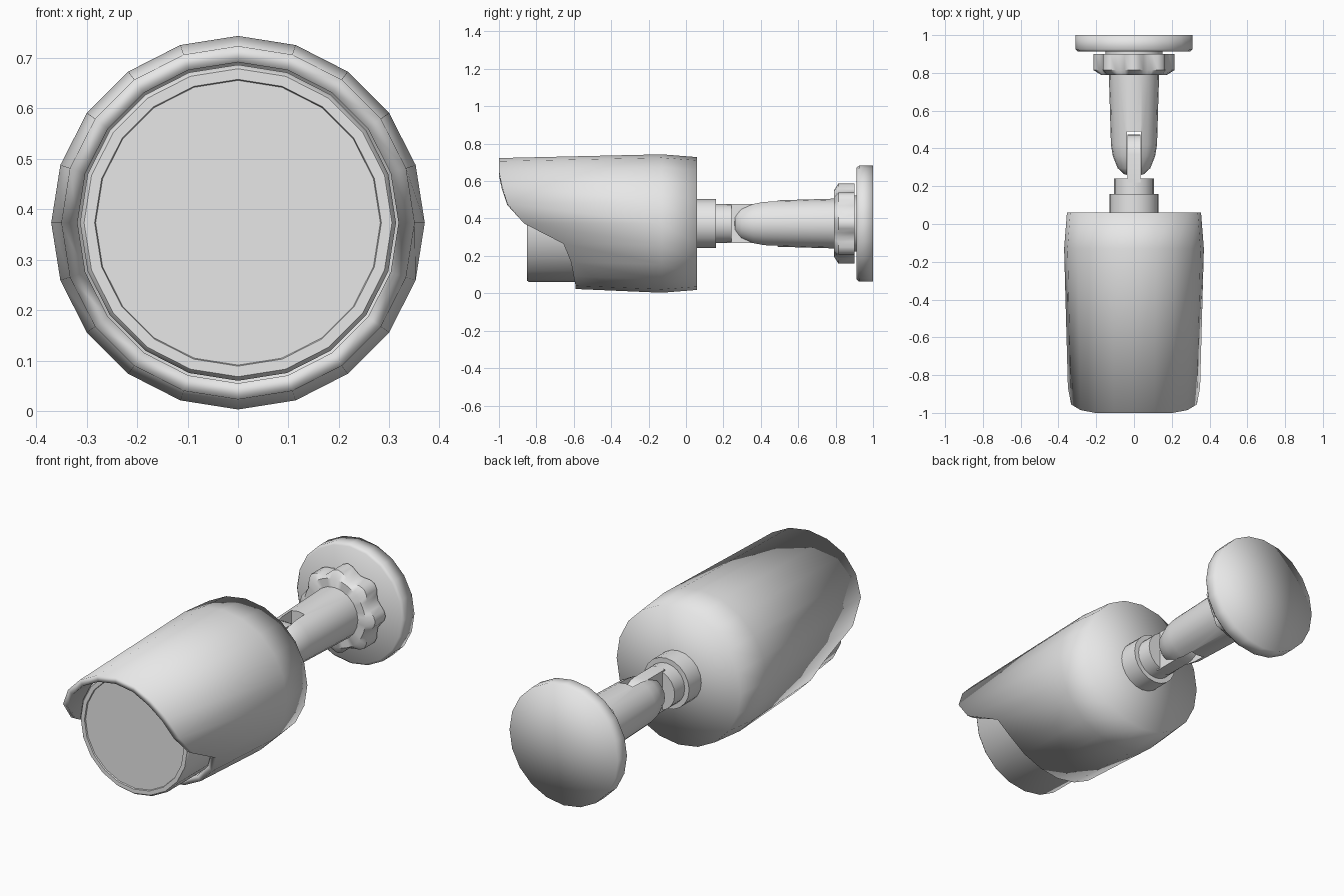
import bpy, bmesh, math

cube = bpy.data.objects.get("Cube")
if cube:
    bpy.data.objects.remove(cube, do_unlink=True)

ZC = 0.373  # height of the shared long axis

grey = bpy.data.materials.new("plain grey")
grey.diffuse_color = (0.8, 0.8, 0.8, 1)
grey.use_nodes = True
grey.node_tree.nodes["Principled BSDF"].inputs["Base Color"].default_value = (0.8, 0.8, 0.8, 1)


def finish(name, bm, angle):
    """Turn a bmesh into a smooth-shaded grey object."""
    bmesh.ops.recalc_face_normals(bm, faces=bm.faces)
    mesh = bpy.data.meshes.new(name)
    bm.to_mesh(mesh)
    bm.free()
    ob = bpy.data.objects.new(name, mesh)
    bpy.context.collection.objects.link(ob)
    mesh.materials.append(grey)
    smooth(ob, angle)
    return ob


def smooth(ob, angle):
    bpy.ops.object.select_all(action='DESELECT')
    ob.select_set(True)
    bpy.context.view_layer.objects.active = ob
    bpy.ops.object.shade_smooth_by_angle(angle=math.radians(angle))


def lathe(name, profile, segs=20, angle=40):
    """Revolve (radius, y) points about the y axis; profile may depend on the angle."""
    bm = bmesh.new()
    columns, poles = [], {}
    for i in range(segs):
        a = math.pi / 2 + 2 * math.pi * i / segs
        column = []
        for k, (r, y) in enumerate(profile(a) if callable(profile) else profile):
            if r == 0:
                if k not in poles:
                    poles[k] = bm.verts.new((0, y, ZC))
                column.append(poles[k])
            else:
                column.append(bm.verts.new((r * math.cos(a), y, ZC + r * math.sin(a))))
        columns.append(column)
    for i in range(segs):
        c, d = columns[i], columns[(i + 1) % segs]
        for k in range(len(c) - 1):
            ring = list(dict.fromkeys((c[k], c[k + 1], d[k + 1], d[k])))
            bm.faces.new(ring)
    return finish(name, bm, angle)


# Hood: sleeve whose front edge sweeps back from top to bottom
HOOD_EDGE = [-1.0, -1.0, -1.0, -0.985, -0.955, -0.865, -0.655, -0.615, -0.60, -0.59, -0.59]


def hood_profile(a):
    step = round(math.acos(max(-1, min(1, math.sin(a)))) / (math.pi / 10))
    y = HOOD_EDGE[step]
    return [(0, 0.06), (0.355, 0.06), (0.37, -0.13), (0.35, y),
            (0.318, y), (0.318, -0.3), (0, -0.3)]


lathe("hood", hood_profile, angle=100)

# Inner camera body with a raised rim around the flat front
lathe("camera_body", [(0, -0.2), (0.313, -0.2), (0.313, -0.84), (0.305, -0.85),
                      (0.284, -0.85), (0.282, -0.843), (0, -0.843)], angle=50)

# Stepped neck behind the hood
lathe("neck", [(0, 0.04), (0.13, 0.04), (0.13, 0.16), (0.105, 0.16),
               (0.105, 0.242), (0, 0.242)])

# Hinge tongue: rounded plate between the fork arms
bm = bmesh.new()
outline = [(0.22, -0.105)]
outline += [(0.37 + 0.105 * math.cos(t), 0.105 * math.sin(t))
            for t in (math.pi * (i / 10 - 0.5) for i in range(11))]
outline += [(0.22, 0.105)]
face = bm.faces.new([bm.verts.new((-0.035, y, ZC + z)) for y, z in outline])
side = bmesh.ops.extrude_face_region(bm, geom=[face])
bmesh.ops.translate(bm, vec=(0.07, 0, 0),
                    verts=[g for g in side["geom"] if isinstance(g, bmesh.types.BMVert)])
finish("hinge_tongue", bm, 40)

# Arm: tapered tube with a domed end, slotted to make a fork
arm = lathe("fork_arm", [(0, 0.82), (0.134, 0.82), (0.133, 0.79), (0.122, 0.42), (0.112, 0.36),
                         (0.086, 0.295), (0.05, 0.262), (0, 0.255)])
bm = bmesh.new()
bmesh.ops.create_cube(bm, size=1)
for v in bm.verts:
    v.co = (v.co.x * 0.076, 0.34 + v.co.y * 0.3, ZC + v.co.z * 0.6)
cutter = finish("slot_cutter", bm, 30)
cutter.hide_render = True
mod = arm.modifiers.new("slot", 'BOOLEAN')
mod.operation = 'DIFFERENCE'
mod.solver = 'EXACT'
mod.object = cutter
bpy.context.view_layer.objects.active = arm
bpy.ops.object.modifier_apply(modifier=mod.name)
bpy.data.objects.remove(cutter, do_unlink=True)
smooth(arm, 40)


# Locking knob with eight lobes
def knob_profile(a):
    r = 0.2 + 0.015 * math.cos(8 * a)
    return [(0, 0.79), (0.175, 0.79), (r, 0.815), (r, 0.9), (0, 0.9)]


lathe("locking_knob", knob_profile, segs=48)

# Spacer and round wall plate
lathe("plate_spacer", [(0, 0.88), (0.15, 0.88), (0.15, 0.93), (0, 0.93)])
lathe("wall_plate", [(0, 0.912), (0.298, 0.912), (0.31, 0.925), (0.31, 1.0), (0, 1.0)], angle=100)
